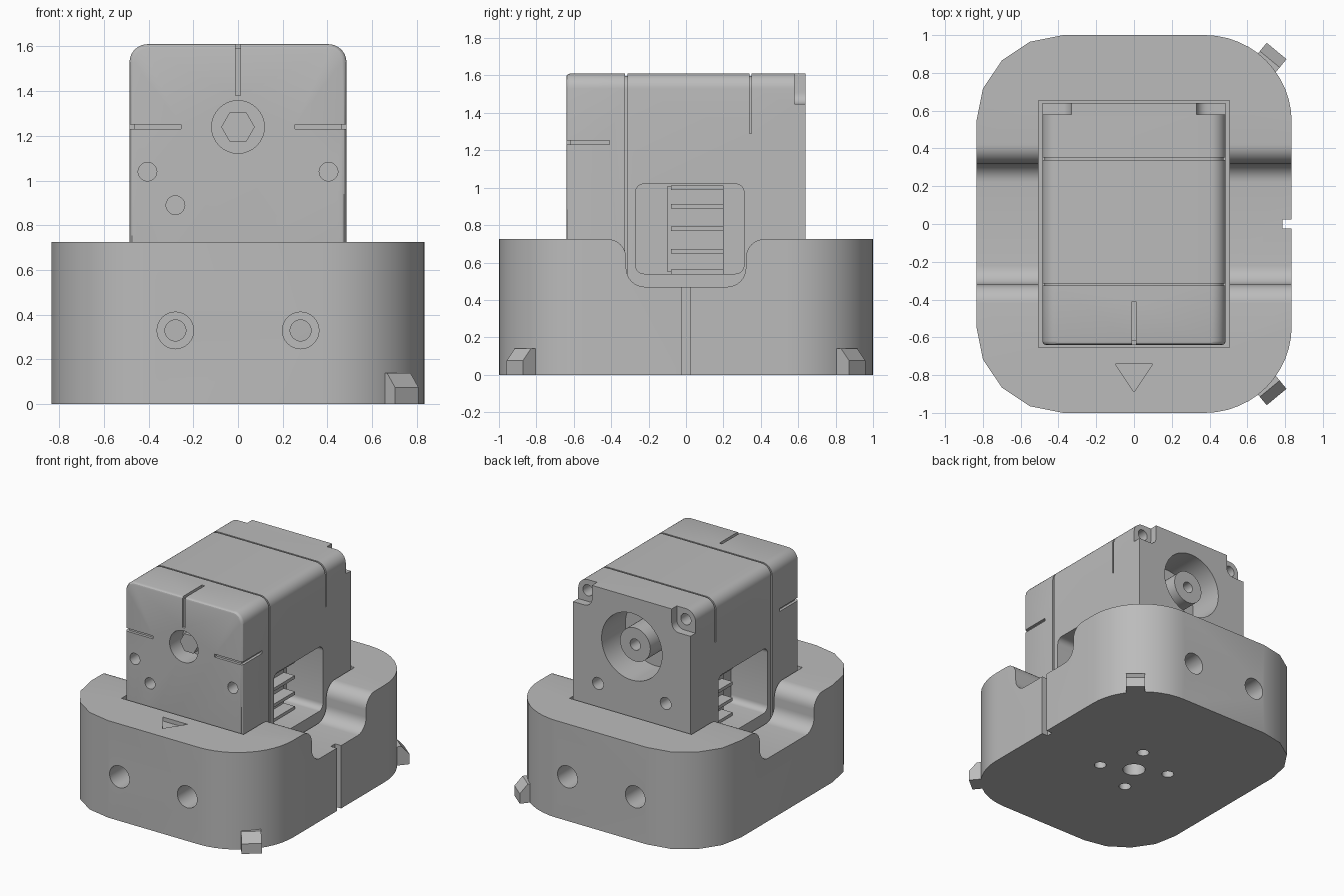
import bpy, bmesh
from math import sin, cos, pi, radians

cube = bpy.data.objects.get("Cube")
if cube:
    bpy.data.objects.remove(cube, do_unlink=True)

grey = bpy.data.materials.new("plain_grey")
grey.use_nodes = True
COLOUR = (0.5, 0.5, 0.5, 1)
grey.diffuse_color = COLOUR
grey.node_tree.nodes["Principled BSDF"].inputs["Base Color"].default_value = COLOUR


def prism(name, pts, axis, a, b, front_bevel=0):
    """Extrude a 2D outline along an axis from a to b."""
    place = {"x": lambda p, t: (t, p[0], p[1]),
             "y": lambda p, t: (p[0], t, p[1]),
             "z": lambda p, t: (p[0], p[1], t)}[axis]
    bm = bmesh.new()
    low = [bm.verts.new(place(p, a)) for p in pts]
    high = [bm.verts.new(place(p, b)) for p in pts]
    cap = bm.faces.new(low)
    bm.faces.new(high[::-1])
    n = len(pts)
    for i in range(n):
        j = (i + 1) % n
        bm.faces.new((low[j], low[i], high[i], high[j]))
    bmesh.ops.recalc_face_normals(bm, faces=bm.faces)
    if front_bevel:
        bmesh.ops.bevel(bm, geom=list(cap.edges), offset=front_bevel,
                        segments=3, profile=0.5, affect="EDGES")
    mesh = bpy.data.meshes.new(name)
    bm.to_mesh(mesh)
    bm.free()
    mesh.materials.append(grey)
    ob = bpy.data.objects.new(name, mesh)
    bpy.context.collection.objects.link(ob)
    return ob


def arc(cx, cy, r, start, end, seg):
    return [(cx + r * cos(radians(start + (end - start) * i / seg)),
             cy + r * sin(radians(start + (end - start) * i / seg)))
            for i in range(seg + 1)]


def rounded(x0, x1, y0, y1, r, seg=6, square_bottom=False):
    pts = arc(x1 - r, y1 - r, r, 0, 90, seg) + arc(x0 + r, y1 - r, r, 90, 180, seg)
    if square_bottom:
        return pts + [(x0, y0), (x1, y0)]
    return (pts + arc(x0 + r, y0 + r, r, 180, 270, seg)
            + arc(x1 - r, y0 + r, r, 270, 360, seg))


def box(name, x0, x1, y0, y1, z0, z1):
    return prism(name, [(x0, y0), (x1, y0), (x1, y1), (x0, y1)], "z", z0, z1)


def rod(name, u, v, r, axis, a, b, seg=32):
    return prism(name, arc(u, v, r, 0, 360 - 360 / seg, seg - 1), axis, a, b)


def cut(target, cutter):
    """Subtract the cutter from the target and discard it."""
    mod = target.modifiers.new("cut", "BOOLEAN")
    mod.operation, mod.solver, mod.object = "DIFFERENCE", "EXACT", cutter
    bpy.context.view_layer.objects.active = target
    bpy.ops.object.modifier_apply(modifier="cut")
    bpy.data.objects.remove(cutter, do_unlink=True)


def smooth(ob):
    bpy.ops.object.select_all(action="DESELECT")
    ob.select_set(True)
    bpy.context.view_layer.objects.active = ob
    bpy.ops.object.shade_smooth_by_angle(angle=radians(30))


# Base block: coarse corners on one side, fine on the other
W, TOP, R = 0.835, 0.725, 0.46
cx, cy = W - R, 1 - R
base = prism("base_block", arc(cx, cy, R, 0, 90, 12) + arc(-cx, cy, R, 90, 180, 4)
             + arc(-cx, -cy, R, 180, 270, 4) + arc(cx, -cy, R, 270, 360, 12), "z", 0, TOP)

# Pocket for the motor and the saddle cut across the sides
cut(base, box("pocket", -0.505, 0.505, -0.655, 0.655, 0.1, 1))
half = arc(0.22, 0.57, 0.1, 270, 360, 8) + arc(0.42, 0.625, 0.1, 180, 90, 8) + [(0.42, 0.9)]
cut(base, prism("saddle", half + [(-y, z) for y, z in reversed(half)], "x", -1, 1))

# Cable slot, direction arrow and screw holes
cut(base, box("slot", 0.785, 1, -0.025, 0.025, -0.1, 0.6))
cut(base, prism("arrow", [(-0.1, -0.74), (0.1, -0.74), (0, -0.89)], "z", TOP - 0.03, 1))
for x in (-0.28, 0.28):
    for s in (-1, 1):
        cut(base, rod("counterbore", x, 0.33, 0.082, "y", *sorted((s * 0.8, s * 1.1))))
        cut(base, rod("screw_hole", x, 0.33, 0.047, "y", *sorted((s * 0.6, s * 0.9))))
cut(base, rod("centre_hole", 0, 0, 0.08, "z", -0.1, 0.2))
for i in range(4):
    t = radians(65 + 90 * i)
    cut(base, rod("bottom_hole", 0.25 * cos(t), 0.25 * sin(t), 0.043, "z", -0.1, 0.2, 20))
smooth(base)

# Sloped locating tabs at the two corners
for s, side in ((-1, "front"), (1, "back")):
    tab = prism(side + "_tab", [(1.0, 0), (1.187, 0), (1.187, 0.075), (1.13, 0.14), (1.0, 0.14)],
                "y", -0.068, 0.068)
    tab.rotation_euler.z = s * radians(50.5)

# Motor housing
HW, HD, HT = 0.485, 0.64, 1.61
case = prism("motor_housing", rounded(-HW, HW, 0.1, HT, 0.08, 8, True), "y", -HD, HD, 0.02)

# Seams running round the housing
for y, z0 in ((-0.32, 0.2), (0.345, 1.29)):
    ring = box("seam", -0.6, 0.6, y - 0.006, y + 0.006, z0, 1.7)
    cut(ring, prism("seam_core", rounded(-HW + 0.012, HW - 0.012, 0, HT - 0.012, 0.07, 8, True),
                    "y", -1, 1))
    cut(case, ring)

# Alignment grooves on the front, top and sides
E = 0.02
cut(case, box("groove", -0.011, 0.011, -0.7, -HD + E, 1.38, 1.7))
cut(case, box("groove", -0.011, 0.011, -0.7, -0.41, HT - E, 1.7))
for s in (-1, 1):
    cut(case, box("groove", *sorted((s * 0.255, s * 0.6)), -0.7, -HD + E, 1.23, 1.252))
    cut(case, box("groove", *sorted((s * (HW - E), s * 0.6)), -0.7, -0.41, 1.23, 1.252))

# Output shaft opening and front and back screw holes
AXIS = 1.24
cut(case, rod("shaft_hole", 0, AXIS, 0.118, "y", -0.8, -0.48))
cut(case, rod("horn_recess", 0, AXIS, 0.25, "y", 0.36, 0.8, 48))
cut(case, rod("front_hole", -0.28, 0.89, 0.042, "y", -0.8, -0.5, 20))
for s in (-1, 1):
    cut(case, rod("front_hole", s * 0.405, 1.04, 0.042, "y", -0.8, -0.5, 20))
    cut(case, rod("back_hole", s * 0.28, 0.89, 0.045, "y", 0.5, 0.8, 20))
    # Corner step with its screw hole
    x0, x1 = sorted((s * 0.33, s * 0.8))
    cut(case, prism("corner_step", rounded(x0, x1, 1.447, 1.9, 0.06), "y", 0.58, 0.8))
    cut(case, rod("corner_hole", s * 0.405, 1.53, 0.042, "y", 0.4, 0.8, 20))
    # Side window
    x0, x1 = sorted((s * 0.185, s * 0.6))
    cut(case, prism("window", rounded(-0.27, 0.31, 0.54, 1.02, 0.045), "x", x0, x1))
smooth(case)

# Shaft tip in the front opening, idler boss in the back recess
rod("shaft_tip", 0, AXIS, 0.075, "y", -0.58, -0.46, 6)
boss = rod("idler_boss", 0, AXIS, 0.125, "y", 0.34, 0.6, 40)
cut(boss, rod("boss_hole", 0, AXIS, 0.042, "y", 0.45, 0.8, 20))
smooth(boss)

# Connector with ribs behind each window
for s, side in ((-1, "right"), (1, "left")):
    box(side + "_connector", *sorted((s * 0.17, s * 0.24)), -0.1, 0.2, 0.55, 1.01)
    for z in (0.55, 0.66, 0.78, 0.9, 1.0):
        box(side + "_connector_rib", *sorted((s * 0.2, s * 0.33)), -0.08, 0.2, z - 0.012, z + 0.012)
